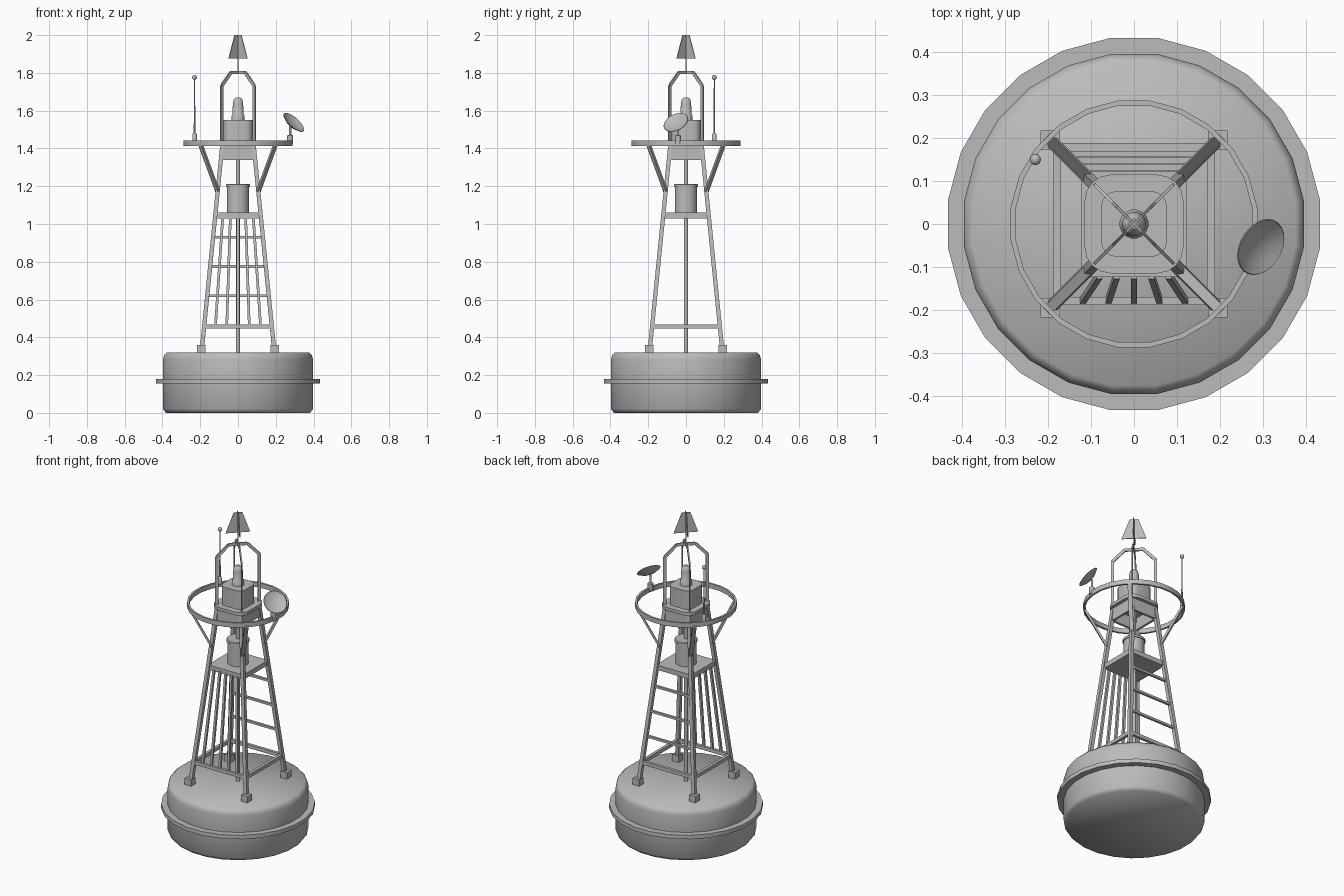
import bpy, bmesh, math
from mathutils import Vector, Matrix

cube = bpy.data.objects.get("Cube")
if cube:
    bpy.data.objects.remove(cube, do_unlink=True)

grey = bpy.data.materials.new("plain_grey")
grey.use_nodes = True
GREY = (0.5, 0.5, 0.5, 1)
grey.diffuse_color = GREY
grey.node_tree.nodes["Principled BSDF"].inputs["Base Color"].default_value = GREY


def finish(name, bm, smooth=None):
    bmesh.ops.recalc_face_normals(bm, faces=bm.faces)
    mesh = bpy.data.meshes.new(name)
    bm.to_mesh(mesh)
    bm.free()
    mesh.materials.append(grey)
    obj = bpy.data.objects.new(name, mesh)
    bpy.context.collection.objects.link(obj)
    if smooth:
        bpy.ops.object.select_all(action='DESELECT')
        obj.select_set(True)
        bpy.context.view_layer.objects.active = obj
        bpy.ops.object.shade_smooth_by_angle(angle=math.radians(smooth))
    return obj


def lathe(name, profile, sides, smooth=40, place=None, closed=False):
    """Spin (radius, height) points around z."""
    bm = bmesh.new()
    turn = math.pi / sides
    rings = []
    for r, z in profile:
        rings.append([bm.verts.new((r * math.sin(turn * (2 * i + 1)), r * math.cos(turn * (2 * i + 1)), z))
                      for i in range(sides)])
    pairs = list(zip(rings, rings[1:]))
    if closed:
        pairs.append((rings[-1], rings[0]))
    else:
        bm.faces.new(rings[0])
        bm.faces.new(rings[-1])
    for a, b in pairs:
        for i in range(sides):
            j = (i + 1) % sides
            bm.faces.new((a[i], a[j], b[j], b[i]))
    if place:
        bm.transform(place)
    return finish(name, bm, smooth)


def block(name, size, centre, corner=0):
    """Box, with optionally rounded upright corners."""
    bm = bmesh.new()
    bmesh.ops.create_cube(bm, size=1)
    bm.transform(Matrix.Translation(centre) @ Matrix.Diagonal((*size, 1)))
    if corner:
        upright = [e for e in bm.edges if abs(e.verts[0].co.z - e.verts[1].co.z) > 1e-4]
        bmesh.ops.bevel(bm, geom=upright, offset=corner, segments=4, profile=0.5, affect='EDGES')
    return finish(name, bm, 40 if corner else None)


def beam(name, a, b, width, depth, side=(1, 0, 0)):
    """Bar from a to b; width is measured along the side direction."""
    a, b = Vector(a), Vector(b)
    axis = (b - a).normalized()
    u = Vector(side)
    u = (u - axis * u.dot(axis)).normalized()
    v = axis.cross(u)
    bm = bmesh.new()
    ends = [[bm.verts.new(p + u * s * width / 2 + v * t * depth / 2)
             for s, t in ((-1, -1), (1, -1), (1, 1), (-1, 1))] for p in (a, b)]
    bm.faces.new(ends[0])
    bm.faces.new(ends[1])
    for i in range(4):
        j = (i + 1) % 4
        bm.faces.new((ends[0][i], ends[0][j], ends[1][j], ends[1][i]))
    return finish(name, bm)


def at(x, y, z=0):
    return Matrix.Translation((x, y, z))


def spread(z):
    """Distance of the leg centres from the middle planes at height z."""
    return 0.192 - (z - 0.33) * 0.1


# Float and its fender ring
lathe("float_hull", [(0.385, 0), (0.4, 0.02), (0.4, 0.285), (0.395, 0.305), (0.38, 0.32)], 24, 60)
lathe("fender_ring", [(0.39, 0.155), (0.437, 0.155), (0.437, 0.18), (0.39, 0.18)], 24, 30, closed=True)

# Legs, feet and the diagonal struts holding the guard ring
for sx in (-1, 1):
    for sy in (-1, 1):
        low, high = spread(0.33), spread(1.42)
        block("foot", (0.045, 0.045, 0.045), (sx * 0.195, sy * 0.195, 0.338))
        beam("leg", (sx * low, sy * low, 0.33), (sx * high, sy * high, 1.42), 0.022, 0.022)
        beam("ring_strut", (sx * 0.107, sy * 0.107, 1.17), (sx * 0.2, sy * 0.2, 1.425),
             0.024, 0.012, (sx, -sy, 0))

# Four sides: lower rails and the upper skirt
for i in range(4):
    c, s = round(math.cos(i * math.pi / 2)), round(math.sin(i * math.pi / 2))

    def side_beam(name, z, width, depth):
        d = spread(z)
        beam(name, (c * d - s * d, s * d + c * d, z), (c * d + s * d, s * d - c * d, z), width, depth, (0, 0, 1))

    side_beam("lower_rail", 0.457, 0.022, 0.018)
    side_beam("top_skirt", 1.38, 0.08, 0.014)

# Rungs across the back
for z in (0.62, 0.775, 0.93):
    d = spread(z)
    beam("ladder_rung", (-d, d, z), (d, d, z), 0.014, 0.014, (0, 0, 1))

# Slats fanning over the front
for i in range(-2, 3):
    low, high = spread(0.457), spread(1.04)
    beam("front_slat", (i * low / 3, -low, 0.457), (i * high / 3, -high, 1.04), 0.014, 0.014)

# Centre pipe, equipment shelf and canister
lathe("centre_pipe", [(0.012, 0.3), (0.012, 1.42)], 12)
block("equipment_shelf", (0.246, 0.246, 0.03), (0, 0, 1.045))
lathe("canister", [(0.06, 1.055), (0.06, 1.195), (0.065, 1.195), (0.065, 1.208), (0.06, 1.213)], 20)

# Upper deck, guard ring and lamp
block("upper_deck", (0.23, 0.23, 0.02), (0, 0, 1.425), 0.06)
lathe("guard_ring", [(0.278, 1.413), (0.29, 1.413), (0.29, 1.442), (0.278, 1.442)], 24, 30, closed=True)
block("battery_box", (0.154, 0.154, 0.12), (0, 0, 1.49), 0.038)
lathe("lamp", [(0.034, 1.545), (0.034, 1.575), (0.03, 1.58), (0.028, 1.635), (0.023, 1.658), (0.012, 1.669)], 16)

# Two crossed arches over the lamp
arch = [(-0.087, 1.425), (-0.087, 1.73), (-0.038, 1.802), (0.038, 1.802), (0.087, 1.73), (0.087, 1.425)]
for s in (-1, 1):
    for (r0, z0), (r1, z1) in zip(arch, arch[1:]):
        beam("arch_bar", (r0, s * r0, z0), (r1, s * r1, z1), 0.008, 0.018, (1, -s, 0))

# Topmark of two crossed plates on a thin rod
lathe("topmark_rod", [(0.004, 1.8), (0.004, 1.99)], 8)
for s in (-1, 1):
    bm = bmesh.new()
    off = Vector((1, -s, 0)).normalized() * 0.002
    rows = [[bm.verts.new(Vector((r, s * r, z)) + off * k)
             for r, z in ((-0.05, 1.875), (0.05, 1.875), (0.018, 2), (-0.018, 2))] for k in (-1, 1)]
    for row in rows:
        bm.faces.new(row)
    for i in range(4):
        j = (i + 1) % 4
        bm.faces.new((rows[0][i], rows[0][j], rows[1][j], rows[1][i]))
    finish("topmark_plate", bm)

# Whip antenna
post = at(-0.23, 0.15)
lathe("antenna_base", [(0.012, 1.435), (0.012, 1.475), (0.006, 1.482)], 10, 40, post)
lathe("antenna_rod", [(0.005, 1.475), (0.003, 1.77)], 8, 40, post)
bm = bmesh.new()
bmesh.ops.create_uvsphere(bm, u_segments=12, v_segments=8, radius=0.013)
bm.transform(at(-0.23, 0.15, 1.776))
finish("antenna_tip", bm, 60)

# Dish and its mount
facing = Vector((0.62, -0.36, 0.7)).to_track_quat('Z', 'Y').to_matrix().to_4x4()
lathe("dish", [(0.012, -0.016), (0.045, -0.01), (0.07, 0.004), (0.068, 0.006), (0.042, -0.006), (0.012, -0.011)],
      24, 50, at(0.293, -0.052, 1.535) @ facing)
lathe("dish_mount", [(0.016, 1.425), (0.016, 1.468), (0.006, 1.472), (0.006, 1.52)], 10, 40, at(0.276, -0.042))
